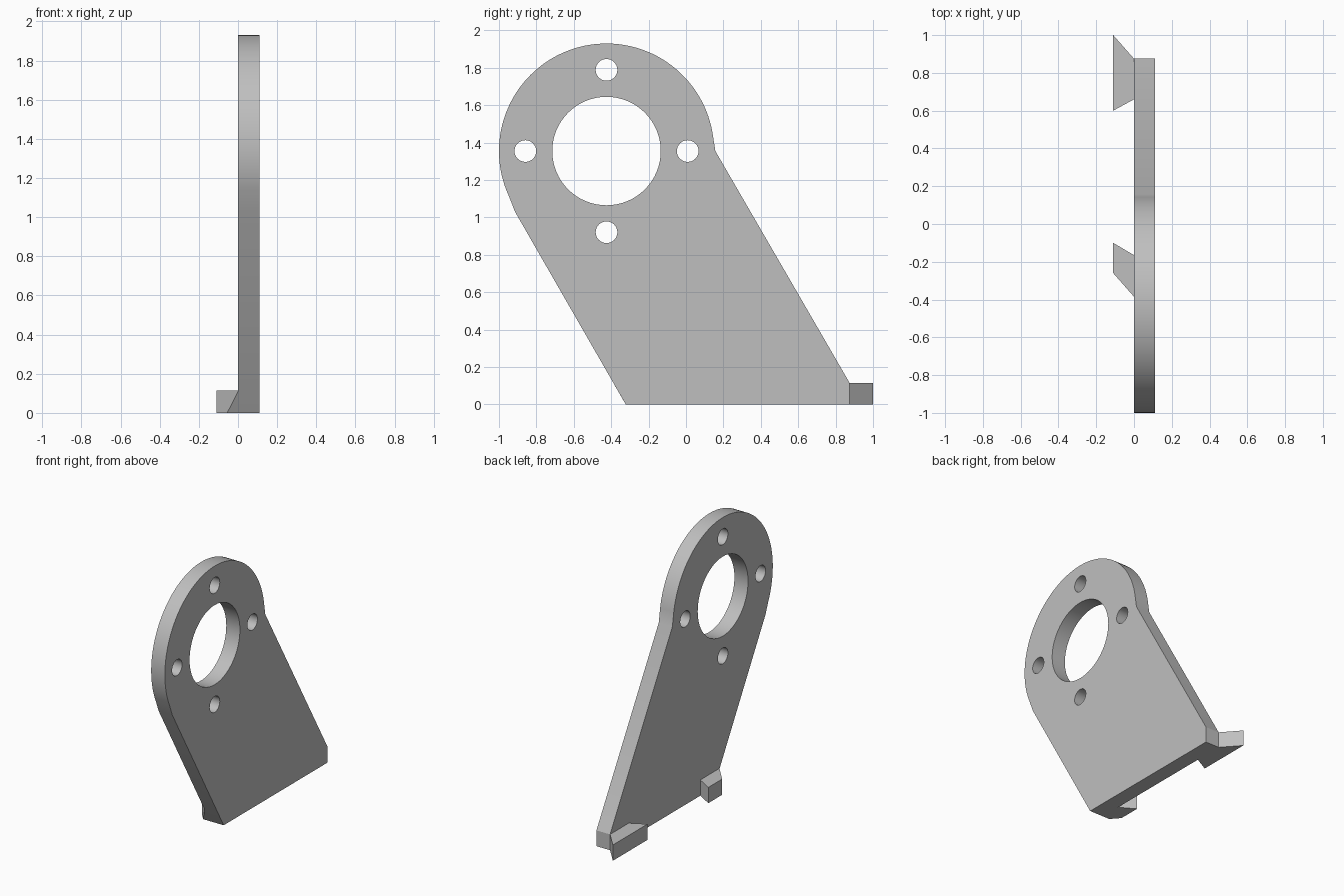
import bpy, bmesh
from math import sin, cos, radians, pi
from mathutils import Matrix

cube = bpy.data.objects.get("Cube")
if cube:
    bpy.data.objects.remove(cube, do_unlink=True)

THICK = 0.11
FOOT_H = 0.115
CY, CZ, R = -0.425, 1.355, 0.575      # rounded head of the plate

grey = bpy.data.materials.new("plain grey")
grey.use_nodes = True
grey.diffuse_color = (0.52, 0.52, 0.52, 1)
grey.node_tree.nodes["Principled BSDF"].inputs["Base Color"].default_value = grey.diffuse_color


def arc(y, z, r, start, end, steps):
    angles = [radians(start + (end - start) * i / steps) for i in range(steps + 1)]
    return [(y + r * cos(a), z + r * sin(a)) for a in angles]


def add_loop(curve, points):
    spline = curve.splines.new('POLY')
    spline.points.add(len(points) - 1)
    for p, (y, z) in zip(spline.points, points):
        p.co = (y, z, 0, 1)
    spline.use_cyclic_u = True


def smooth(obj):
    bpy.ops.object.select_all(action='DESELECT')
    obj.select_set(True)
    bpy.context.view_layer.objects.active = obj
    bpy.ops.object.shade_smooth_by_angle(angle=radians(25))


# Leaning plate: outline with a motor bore and four bolt holes
curve = bpy.data.curves.new("mounting_plate", 'CURVE')
curve.dimensions = '2D'
curve.fill_mode = 'BOTH'
curve.extrude = THICK / 2
outline = [(-0.322, 0), (0.875, 0), (0.875, FOOT_H), (0.157, CZ)]
outline += arc(CY, CZ, R, 10, 205, 64) + [(-0.914, 1.03)]
add_loop(curve, outline)
add_loop(curve, arc(CY, CZ, 0.29, 0, 354.375, 63))
for k in range(4):
    a = k * pi / 2
    add_loop(curve, arc(CY + 0.434 * cos(a), CZ + 0.434 * sin(a), 0.058, 0, 348.75, 31))

plate = bpy.data.objects.new("mounting_plate", curve)
bpy.context.collection.objects.link(plate)
bpy.ops.object.select_all(action='DESELECT')
plate.select_set(True)
bpy.context.view_layer.objects.active = plate
bpy.ops.object.convert(target='MESH')
plate = bpy.context.view_layer.objects.active

# Stand the plate up, facing sideways
stand = Matrix(((0, 0, 1, THICK / 2), (1, 0, 0, 0), (0, 1, 0, 0), (0, 0, 0, 1)))
bm = bmesh.new()
bm.from_mesh(plate.data)
bm.transform(stand)
bmesh.ops.remove_doubles(bm, verts=bm.verts, dist=0.0005)
bmesh.ops.recalc_face_normals(bm, faces=bm.faces)
bm.to_mesh(plate.data)
bm.free()
plate.data.materials.clear()
plate.data.materials.append(grey)
smooth(plate)


# Slanted feet on the inner side
def foot(name, footprint, lean_cut=False):
    bm = bmesh.new()
    base = bm.faces.new([bm.verts.new((x, y, 0)) for x, y in footprint])
    top = bmesh.ops.extrude_face_region(bm, geom=[base])["geom"]
    for v in top:
        if isinstance(v, bmesh.types.BMVert):
            v.co.z = FOOT_H
    if lean_cut:      # trim flush with the leaning front edge of the plate
        cut = bmesh.ops.bisect_plane(
            bm, geom=bm.verts[:] + bm.edges[:] + bm.faces[:],
            plane_co=(0, -0.322, 0), plane_no=(0, -cos(pi / 6), -0.5), clear_outer=True)
        rim = [e for e in cut["geom_cut"] if isinstance(e, bmesh.types.BMEdge)]
        bmesh.ops.holes_fill(bm, edges=rim)
    bmesh.ops.recalc_face_normals(bm, faces=bm.faces)
    mesh = bpy.data.meshes.new(name)
    bm.to_mesh(mesh)
    bm.free()
    mesh.materials.append(grey)
    bpy.context.collection.objects.link(bpy.data.objects.new(name, mesh))


foot("back_foot", [(0, 0.66), (0, 0.875), (-THICK, 1.0), (-THICK, 0.60)])
foot("front_foot", [(0, -0.385), (0, -0.165), (-THICK, -0.10), (-THICK, -0.26)], True)
